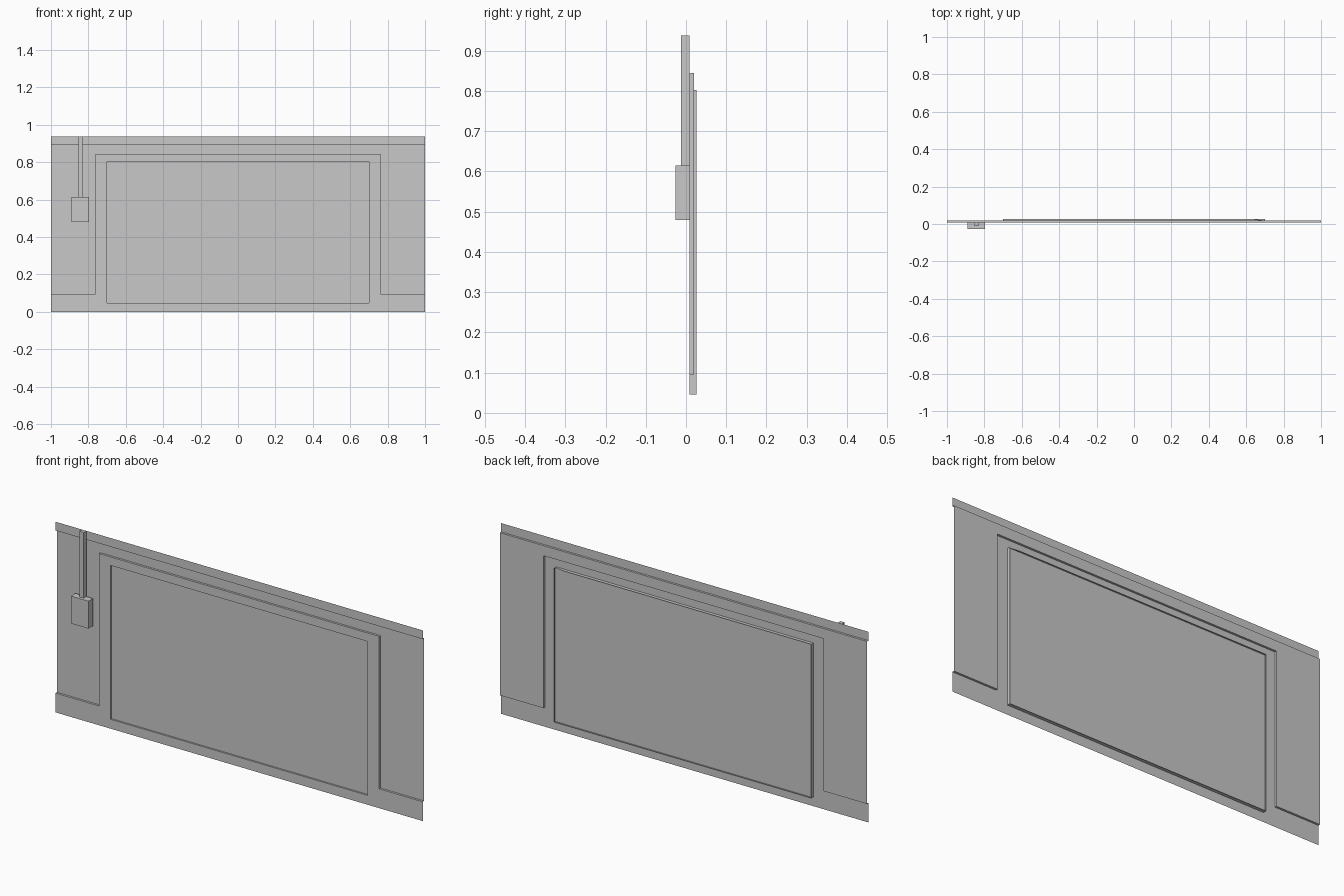
import bpy
import bmesh

if "Cube" in bpy.data.objects:
    bpy.data.objects.remove(bpy.data.objects["Cube"], do_unlink=True)

grey = bpy.data.materials.new("light grey")
grey.use_nodes = True
colour = (0.58, 0.58, 0.58, 1)
grey.diffuse_color = colour
grey.node_tree.nodes["Principled BSDF"].inputs["Base Color"].default_value = colour

FRONT, BACK, RIM, PANE = 0.009, 0.0195, 0.026, 0.0175
TOP = 0.938


def make_object(name, polygons):
    """Build one object from a list of polygons given as corner lists."""
    bm = bmesh.new()
    for corners in polygons:
        bm.faces.new([bm.verts.new(c) for c in corners])
    bmesh.ops.remove_doubles(bm, verts=bm.verts, dist=1e-5)
    mesh = bpy.data.meshes.new(name)
    bm.to_mesh(mesh)
    bm.free()
    mesh.materials.append(grey)
    obj = bpy.data.objects.new(name, mesh)
    bpy.context.collection.objects.link(obj)


def upright(x0, x1, z0, z1, y):
    return [(x0, y, z0), (x1, y, z0), (x1, y, z1), (x0, y, z1)]


def side_wall(x, z0, z1, y0, y1):
    return [(x, y0, z0), (x, y1, z0), (x, y1, z1), (x, y0, z1)]


def level_wall(x0, x1, z, y0, y1):
    return [(x0, y0, z), (x1, y0, z), (x1, y1, z), (x0, y1, z)]


def block(name, x0, x1, y0, y1, z0, z1):
    make_object(name, [
        upright(x0, x1, z0, z1, y0), upright(x0, x1, z0, z1, y1)[::-1],
        side_wall(x0, z0, z1, y0, y1)[::-1], side_wall(x1, z0, z1, y0, y1),
        level_wall(x0, x1, z0, y0, y1)[::-1], level_wall(x0, x1, z1, y0, y1)])


# Outlines of the doorway surround and the opening inside it
SX, SILL, HEAD, CORNICE = 0.762, 0.095, 0.845, 0.895
OX, O0, O1 = 0.70, 0.046, 0.803

# Front layer: top band, skirting and a surround with an opening
make_object("top_band", [upright(-1, 1, CORNICE, TOP, FRONT)])
make_object("skirting", [upright(min(s, s * SX), max(s, s * SX), 0, SILL, FRONT)
                         for s in (-1, 1)])
make_object("surround", [
    upright(-SX, SX, 0, O0, FRONT), upright(-SX, SX, O1, HEAD, FRONT),
    upright(-SX, -OX, O0, O1, FRONT), upright(OX, SX, O0, O1, FRONT)])

# Set-back wall around the surround
make_object("wall_panel", [
    upright(-1, -SX, SILL, CORNICE, BACK), upright(SX, 1, SILL, CORNICE, BACK),
    upright(-SX, SX, HEAD, CORNICE, BACK)])

# Shallow steps joining the two layers
steps = [level_wall(-1, 1, CORNICE, FRONT, BACK)[::-1],
         level_wall(-SX, SX, HEAD, FRONT, BACK)]
for s in (-1, 1):
    steps.append(side_wall(s * SX, SILL, HEAD, FRONT, BACK)[::s])
    steps.append(level_wall(min(s, s * SX), max(s, s * SX), SILL, FRONT, BACK))
make_object("layer_steps", steps)

# Thin rim lining the opening, with a clipped upper corner
make_object("opening_rim", [
    side_wall(-OX, O0, O1, FRONT, RIM), side_wall(OX, O0, O1, FRONT, RIM)[::-1],
    level_wall(-OX, OX, O0, FRONT, RIM),
    [(-OX, FRONT, O1), (-OX, RIM, O1), (OX - 0.06, RIM, O1),
     (OX, PANE, O1), (OX, FRONT, O1)]])
make_object("opening_panel", [upright(-OX, OX, O0, O1, PANE)])

# Switch box with its conduit
block("switch_box", -0.891, -0.796, -0.026, FRONT, 0.48, 0.615)
block("conduit", -0.854, -0.832, -0.012, FRONT, 0.615, TOP)
